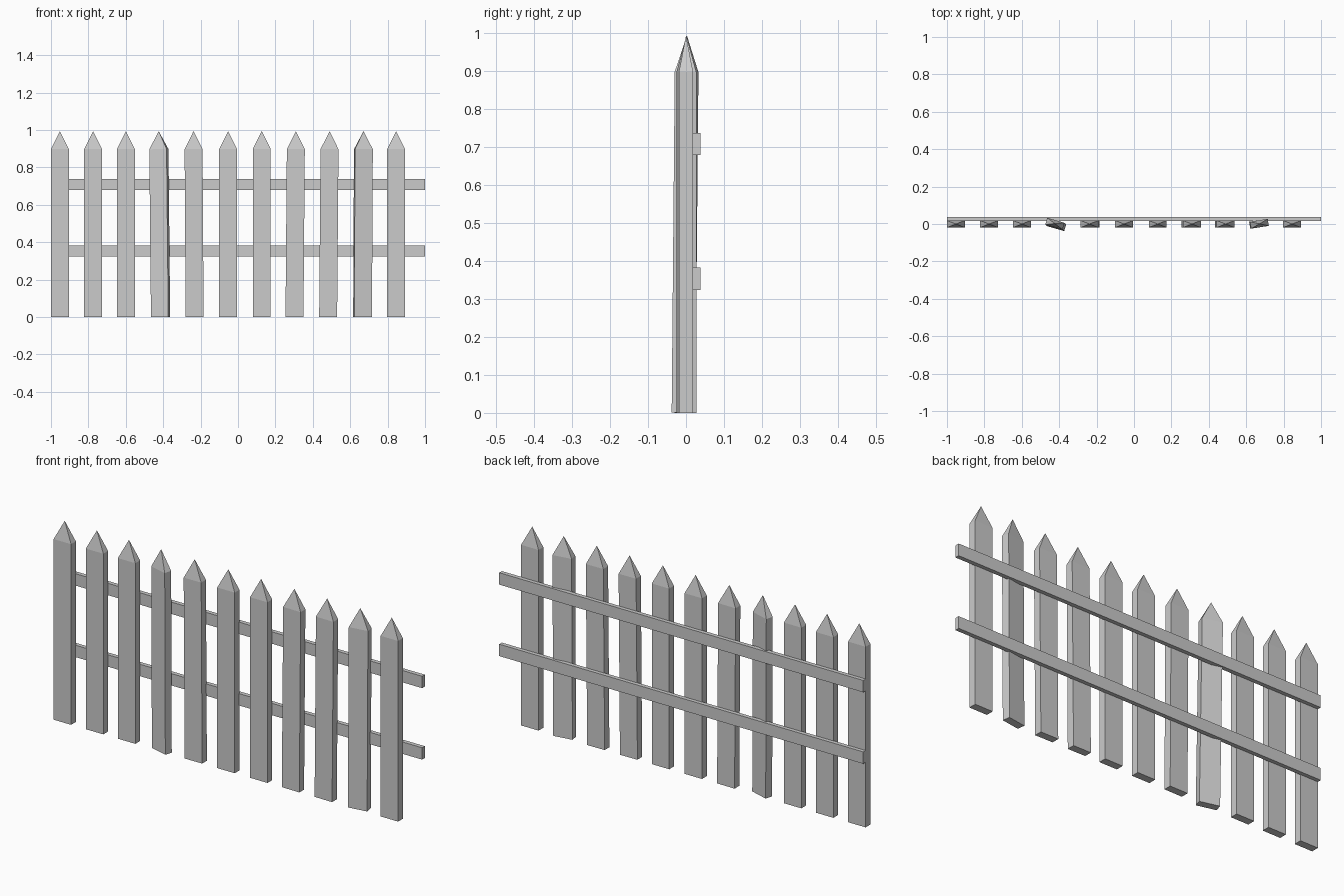
import bpy, bmesh
from math import radians
from mathutils import Matrix

if "Cube" in bpy.data.objects:
    bpy.data.objects.remove(bpy.data.objects["Cube"])

W, T = 0.048, 0.0187          # picket half width and half thickness
SHOULDER, TIP = 0.897, 0.993  # heights of the straight part and the point


def add_object(name, bm, matrix):
    bmesh.ops.recalc_face_normals(bm, faces=bm.faces)
    mesh = bpy.data.meshes.new(name)
    bm.to_mesh(mesh)
    bm.free()
    obj = bpy.data.objects.new(name, mesh)
    bpy.context.collection.objects.link(obj)
    obj.matrix_world = matrix
    return obj


def box(sx, sy, z0, z1):
    bm = bmesh.new()
    bmesh.ops.create_cube(bm, size=1, matrix=Matrix.Translation((0, 0, (z0 + z1) / 2))
                          @ Matrix.Diagonal((sx, sy, z1 - z0, 1)))
    return bm


def picket(x, y=0.0, yaw=0, lean_x=0.0, lean_y=0.0):
    # Square post whose top face is raised into a pyramid point
    bm = box(2 * W, 2 * T, 0, SHOULDER)
    bm.faces.ensure_lookup_table()
    top = max(bm.faces, key=lambda f: f.calc_center_median().z)
    tip = bmesh.ops.poke(bm, faces=[top])["verts"][0]
    tip.co.z = TIP
    add_object("picket", bm, Matrix.Translation((x, y, 0))
               @ Matrix.Rotation(lean_x, 4, 'Y') @ Matrix.Rotation(-lean_y, 4, 'X')
               @ Matrix.Rotation(radians(yaw), 4, 'Z'))


# Pickets, some slightly leaning or twisted
picket(-0.952)
picket(-0.775)
picket(-0.599)
picket(-0.414, -0.0065, yaw=-16, lean_x=-0.010, lean_y=0.009)
picket(-0.232, lean_x=-0.006)
picket(-0.053)
picket(0.127)
picket(0.302, lean_x=0.008)
picket(0.482, lean_x=0.008)
picket(0.666, 0.001, yaw=9, lean_x=0.005)
picket(0.845)

# Two rails along the back
for name, z0, z1 in (("lower_rail", 0.323, 0.382), ("upper_rail", 0.678, 0.737)):
    add_object(name, box(2.0, 0.021, z0, z1), Matrix.Translation((0, 0.027, 0)))
